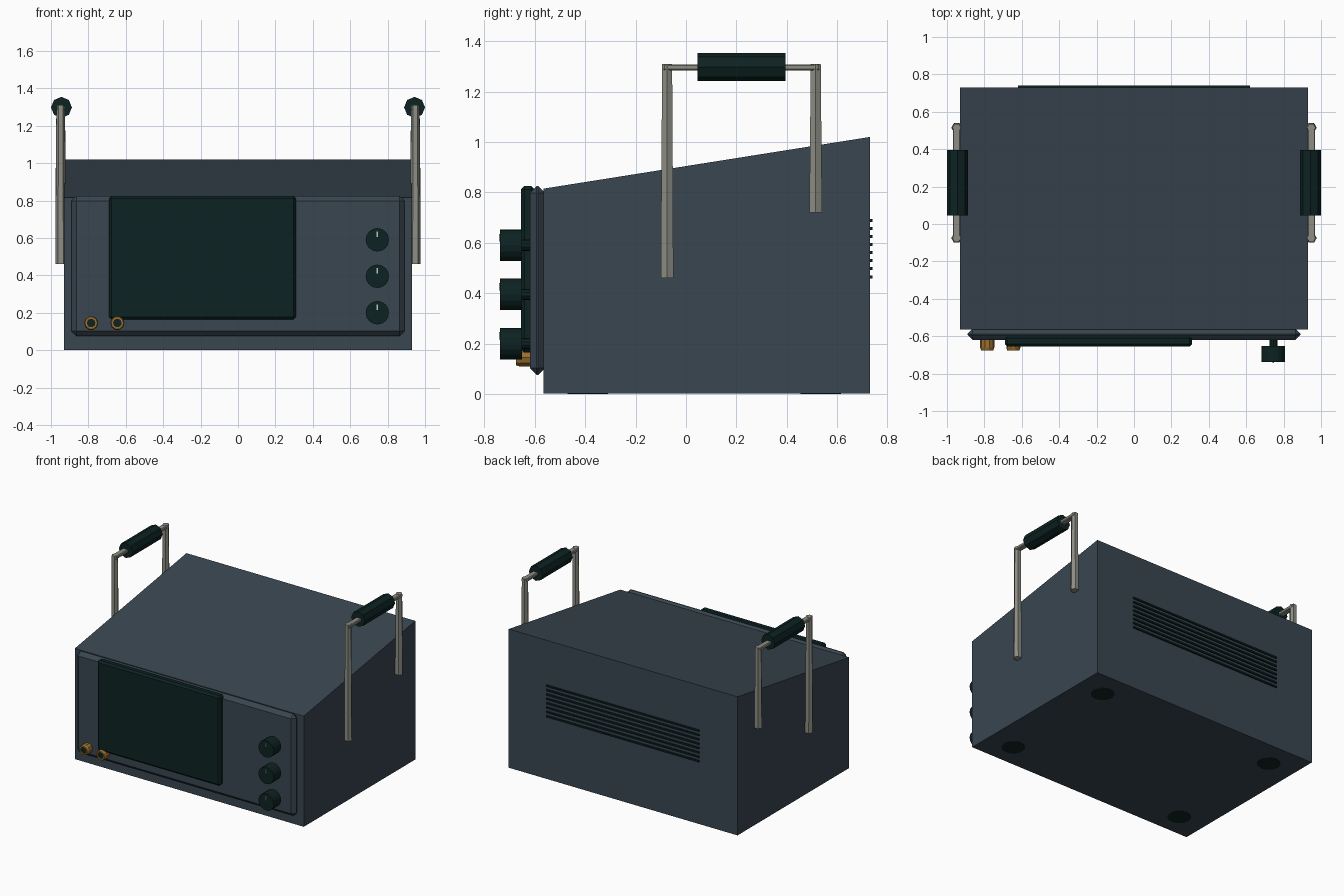
import bpy, bmesh, math
from mathutils import Vector

if "Cube" in bpy.data.objects:
    bpy.data.objects.remove(bpy.data.objects["Cube"])


def material(name, rgb):
    m = bpy.data.materials.new(name)
    m.diffuse_color = (*rgb, 1)
    m.use_nodes = True
    m.node_tree.nodes["Principled BSDF"].inputs["Base Color"].default_value = m.diffuse_color
    return m


SLATE = material("slate_casing", (0.041, 0.061, 0.080))
DARK = material("dark_green_black", (0.004, 0.016, 0.016))
STEEL = material("handle_steel", (0.27, 0.27, 0.235))
BRASS = material("brass", (0.33, 0.16, 0.028))
PALE = material("pale_mark", (0.55, 0.58, 0.56))


def finish(name, bm, mat):
    bmesh.ops.recalc_face_normals(bm, faces=bm.faces)
    me = bpy.data.meshes.new(name)
    bm.to_mesh(me)
    bm.free()
    me.materials.append(mat)
    ob = bpy.data.objects.new(name, me)
    bpy.context.collection.objects.link(ob)
    return ob


def box(name, lo, hi, mat, bevel=0):
    bm = bmesh.new()
    bmesh.ops.create_cube(bm, size=1)
    for v in bm.verts:
        v.co = Vector([lo[i] if v.co[i] < 0 else hi[i] for i in range(3)])
    if bevel:
        bmesh.ops.bevel(bm, geom=bm.edges[:], offset=bevel, segments=1, affect='EDGES')
    return finish(name, bm, mat)


def rod(name, a, b, r1, r2, sides, mat, spin=0):
    """Faceted rod from a to b."""
    a, b = Vector(a), Vector(b)
    bm = bmesh.new()
    bmesh.ops.create_cone(bm, cap_ends=True, segments=sides, radius1=r1, radius2=r2,
                          depth=(b - a).length)
    rot = Vector((0, 0, 1)).rotation_difference(b - a)
    for v in bm.verts:
        c, s = math.cos(spin), math.sin(spin)
        p = Vector((v.co.x * c - v.co.y * s, v.co.x * s + v.co.y * c, v.co.z))
        v.co = rot @ p + (a + b) / 2
    return finish(name, bm, mat)


def ring(name, x, z, profile, sides, mat):
    """Closed (y, radius) profile lathed around a front-facing axis."""
    bm = bmesh.new()
    loops = []
    for i in range(sides):
        t = 2 * math.pi * i / sides
        loops.append([bm.verts.new((x + r * math.cos(t), y, z + r * math.sin(t)))
                      for y, r in profile])
    n = len(profile)
    for i in range(sides):
        p, q = loops[i], loops[(i + 1) % sides]
        for j in range(n):
            bm.faces.new((p[j], p[(j + 1) % n], q[(j + 1) % n], q[j]))
    return finish(name, bm, mat)


# casing: sloping side profile extruded across
bm = bmesh.new()
side = [(-0.565, 0.002), (0.73, 0.002), (0.73, 1.02), (-0.565, 0.815)]
left = [bm.verts.new((-0.93, y, z)) for y, z in side]
right = [bm.verts.new((0.93, y, z)) for y, z in side]
bm.faces.new(left)
bm.faces.new(right)
for i in range(4):
    j = (i + 1) % 4
    bm.faces.new((left[i], left[j], right[j], right[i]))
finish("casing", bm, SLATE)

# front panel and screen
box("front_panel", (-0.89, -0.62, 0.075), (0.89, -0.56, 0.825), SLATE, 0.027)
box("screen", (-0.69, -0.655, 0.165), (0.31, -0.60, 0.825), DARK, 0.013)

# control knobs with shafts and pointer marks
for i, z in enumerate((0.20, 0.395, 0.59)):
    rod(f"knob_shaft_{i}", (0.745, -0.60, z), (0.745, -0.66, z), 0.022, 0.022, 10, DARK)
    rod(f"knob_{i}", (0.745, -0.652, z), (0.745, -0.738, z), 0.0625, 0.0625, 16, DARK)
    box(f"knob_mark_{i}", (0.741, -0.742, z + 0.015), (0.749, -0.736, z + 0.045), PALE)

# brass sockets with dark cores
for i, x in enumerate((-0.785, -0.645)):
    ring(f"socket_{i}", x, 0.145, [(-0.61, 0.038), (-0.66, 0.038), (-0.675, 0.033),
                                   (-0.675, 0.023), (-0.61, 0.023)], 10, BRASS)
    rod(f"socket_core_{i}", (x, -0.61, 0.145), (x, -0.667, 0.145), 0.024, 0.024, 10, DARK)

# side handles: two posts, a crossbar and a dark grip
for tag, s in (("left", -1), ("right", 1)):
    x = s * 0.948
    for part, y, z in (("front", -0.075, 0.46), ("rear", 0.515, 0.72)):
        rod(f"{tag}_{part}_post", (x, y, z), (x, y, 1.31), 0.029, 0.023, 6, STEEL, math.pi / 6)
    box(f"{tag}_crossbar", (x - 0.021, -0.09, 1.284), (x + 0.021, 0.53, 1.308), STEEL, 0.005)
    rod(f"{tag}_grip", (s * 0.944, 0.045, 1.298), (s * 0.944, 0.395, 1.298),
        0.056, 0.056, 8, DARK)

# rear vent slats
for i in range(8):
    z = 0.465 + i * 0.032
    box(f"vent_slat_{i}", (-0.62, 0.725, z - 0.006), (0.62, 0.74, z + 0.006), DARK)

# feet, almost flush with the underside
for i, (x, y) in enumerate([(sx * 0.72, y) for sx in (-1, 1) for y in (-0.39, 0.535)]):
    rod(f"foot_{i}", (x, y, 0), (x, y, 0.04), 0.08, 0.08, 12, DARK)
